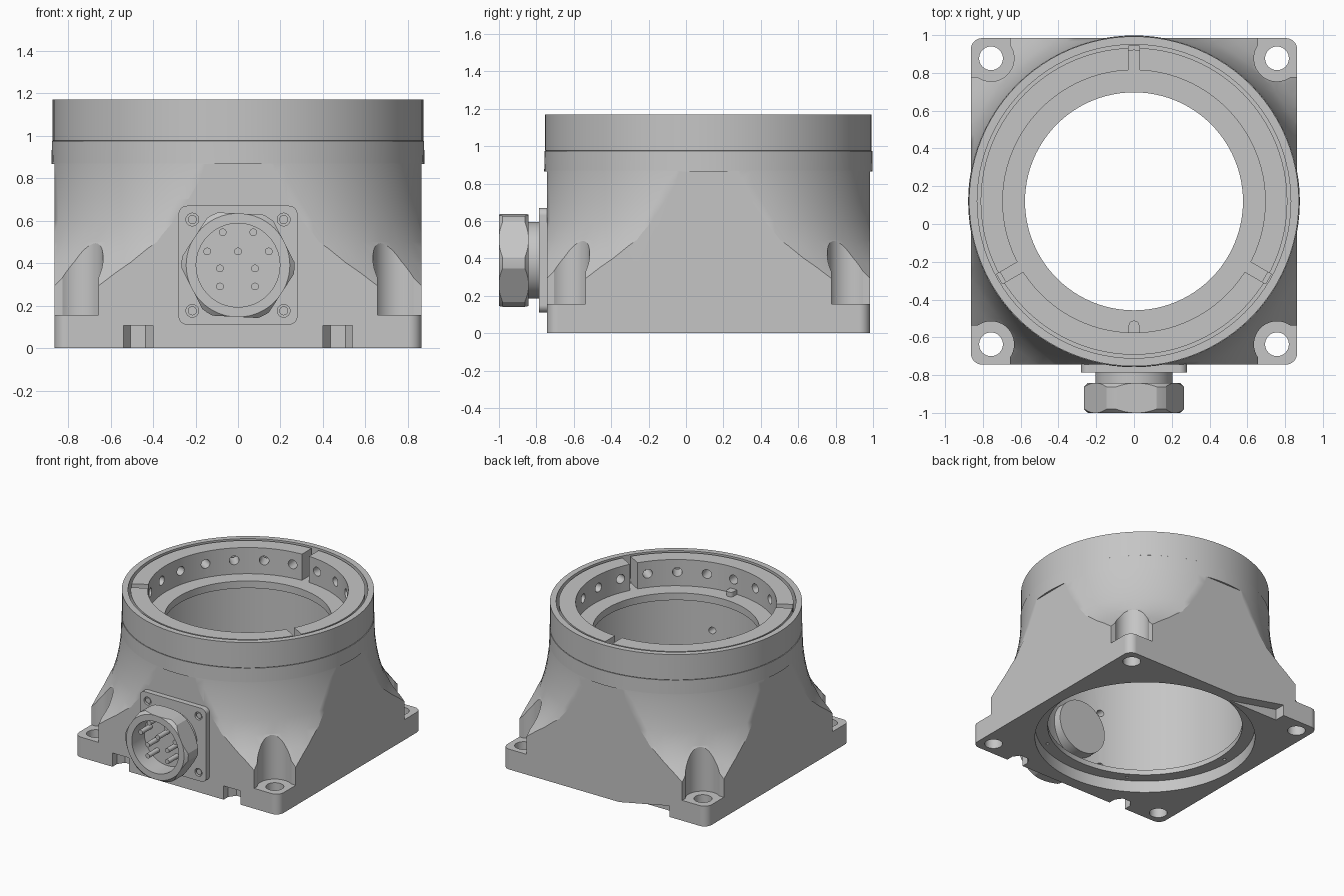
import bpy, bmesh, math
from mathutils import Matrix, Vector

cube = bpy.data.objects.get("Cube")
if cube:
    bpy.data.objects.remove(cube, do_unlink=True)

grey = bpy.data.materials.new("cast_grey")
grey.use_nodes = True
grey.diffuse_color = (0.56, 0.56, 0.56, 1)
grey.node_tree.nodes["Principled BSDF"].inputs["Base Color"].default_value = (0.56, 0.56, 0.56, 1)

CY = 0.12                                   # y of the main axis
AXIS = Matrix.Translation((0, CY, 0))
FRONT = Matrix.Rotation(math.pi / 2, 4, 'X')  # outline in x-z, extruded towards -y
PLUG_Z = 0.39
PLUG = FRONT @ Matrix.Translation((0, PLUG_Z, 0))


def circle(r, n=32, cx=0, cy=0):
    return [(cx + r * math.cos(i * math.tau / n), cy + r * math.sin(i * math.tau / n)) for i in range(n)]


def rect(x0, x1, y0, y1, r=0, n=8):
    if not r:
        return [(x0, y0), (x1, y0), (x1, y1), (x0, y1)]
    pts = []
    for k, (cx, cy) in enumerate([(x1 - r, y1 - r), (x0 + r, y1 - r), (x0 + r, y0 + r), (x1 - r, y0 + r)]):
        for i in range(n + 1):
            a = (k + i / n) * math.pi / 2
            pts.append((cx + r * math.cos(a), cy + r * math.sin(a)))
    return pts


def prism(bm, outline, z0, z1, m=Matrix()):
    low = [bm.verts.new(m @ Vector((x, y, z0))) for x, y in outline]
    high = [bm.verts.new(m @ Vector((x, y, z1))) for x, y in outline]
    bm.faces.new(low[::-1])
    bm.faces.new(high)
    for i in range(len(low)):
        j = (i + 1) % len(low)
        bm.faces.new((low[i], low[j], high[j], high[i]))


def lathe(bm, profile, m=Matrix(), n=96):
    rings = [[bm.verts.new(m @ Vector((r * math.cos(a), r * math.sin(a), z))) for r, z in profile]
             for a in (i * math.tau / n for i in range(n))]
    for i in range(n):
        a, b = rings[i], rings[(i + 1) % n]
        for k in range(len(profile)):
            q = (k + 1) % len(profile)
            bm.faces.new((a[k], b[k], b[q], a[q]))


def make(name, bm):
    bmesh.ops.recalc_face_normals(bm, faces=bm.faces)
    mesh = bpy.data.meshes.new(name)
    bm.to_mesh(mesh)
    bm.free()
    mesh.materials.append(grey)
    obj = bpy.data.objects.new(name, mesh)
    bpy.context.scene.collection.objects.link(obj)
    return obj


def activate(obj):
    bpy.ops.object.select_all(action='DESELECT')
    obj.select_set(True)
    bpy.context.view_layer.objects.active = obj


def boolean(obj, bm, operation='DIFFERENCE'):
    tool = make("cutter", bm)
    tool.hide_render = True
    mod = obj.modifiers.new("cut", 'BOOLEAN')
    mod.operation, mod.solver, mod.object = operation, 'EXACT', tool
    mod.use_self = True
    activate(obj)
    bpy.ops.object.modifier_apply(modifier=mod.name)
    bpy.data.objects.remove(tool, do_unlink=True)


def smooth(obj, angle=30):
    activate(obj)
    bpy.ops.object.shade_smooth_by_angle(angle=math.radians(angle))
    mod = obj.modifiers.new("flat_faces_stay_flat", 'WEIGHTED_NORMAL')
    mod.keep_sharp = True


# Flared thin-walled housing, clipped to the square base below the neck
bm = bmesh.new()
lathe(bm, [(0.775, 0), (1.3, 0), (1.3, 0.12), (1.24, 0.155), (1.16, 0.215), (1.08, 0.3), (1.0, 0.405),
           (0.945, 0.5), (0.915, 0.6), (0.895, 0.7), (0.882, 0.8), (0.878, 0.87), (0.876, 0.975),
           (0.8, 0.975), (0.8, 0.965), (0.577, 0.965), (0.577, 0.91), (0.775, 0.91),
           (0.775, 0.13), (0.685, 0.13), (0.685, 0.09), (0.775, 0.09)], AXIS)
housing = make("housing", bm)
H = 0.864
bm = bmesh.new()
prism(bm, rect(-H, H, -H, H, 0.06), -0.1, 0.868, AXIS)
prism(bm, rect(-1, 1, -1, 1), 0.866, 1.1, AXIS)
boolean(housing, bm, 'INTERSECT')

# Corner pockets: a round well around each bolt, open to both outer sides
corners = [(sx, sy) for sx in (-1, 1) for sy in (-1, 1)]
WELL, EDGE, BOLT = 0.122, 0.1, 0.757
start = -math.asin(EDGE / WELL)
sweep = -1.5 * math.pi - 2 * start
well = [(BOLT + WELL * math.cos(start + sweep * i / 20), BOLT + WELL * math.sin(start + sweep * i / 20))
        for i in range(21)]
bm = bmesh.new()
for sx, sy in corners:
    outline = [(1.2, BOLT - EDGE)] + well + [(BOLT - EDGE, 1.2), (1.2, 1.2)]
    prism(bm, [(sx * x, sy * y) for x, y in outline], 0.155, 0.8, AXIS)
boolean(housing, bm)

# Bolt holes, ledge screw holes, connector screw holes, front notches and rear relief
bm = bmesh.new()
for sx, sy in corners:
    prism(bm, circle(0.063, 32, sx * BOLT, sy * BOLT), -0.1, 0.3, AXIS)
    prism(bm, circle(0.025, 20, sx * 0.215, sy * 0.215), 0.55, 0.9, PLUG)
for x, y in circle(0.73, 6):
    prism(bm, circle(0.012, 10, x, y), 0.05, 0.12, AXIS)
for s in (-1, 1):
    c = s * 0.47
    prism(bm, [(c - 0.07, -0.8), (c + 0.07, -0.8), (c + 0.07, -0.69), (c + 0.035, -0.64),
               (c - 0.035, -0.64), (c - 0.07, -0.69)], -0.1, 0.105)
prism(bm, [(-0.1, -0.005), (-0.55, 0.085), (-0.55, -0.1), (-0.1, -0.1)], -1.1, -0.9, FRONT)
boolean(housing, bm)
smooth(housing, 25)

# Upper collar with deep rim groove and inner ring
bm = bmesh.new()
lathe(bm, [(0.868, 0.97), (0.873, 0.977), (0.873, 1.17), (0.83, 1.17), (0.83, 0.99), (0.812, 0.99),
           (0.812, 1.165), (0.695, 1.165), (0.695, 0.96)], AXIS)
collar = make("upper_collar", bm)

# Three slots splitting the inner ring
bm = bmesh.new()
for k in range(3):
    turn = Matrix.Rotation(math.pi / 2 + k * math.tau / 3, 4, 'Z')
    prism(bm, rect(0.66, 0.822, -0.03, 0.03), 0.9, 1.3, AXIS @ turn)
boolean(collar, bm)

# Radial holes through the inner ring into the groove
bm = bmesh.new()
for k in range(21):
    turn = Matrix.Rotation(math.pi / 2 + (k + 0.5) * math.tau / 21, 4, 'Z')
    side = Matrix.Translation((0, 0, 1.07)) @ Matrix.Rotation(math.pi / 2, 4, 'Y')
    prism(bm, circle(0.034, 20), 0.65, 0.82, AXIS @ turn @ side)
boolean(collar, bm)
smooth(collar)

# Locating key on the collar floor
bm = bmesh.new()
prism(bm, rect(-0.028, 0.028, -0.6, -0.512, 0.025), 0.955, 1.0)
smooth(make("locating_key", bm))

# Connector flange plate
P = 0.28
bm = bmesh.new()
prism(bm, rect(-P, P, -P, P, 0.04), 0.73, 0.785, PLUG)
plate = make("connector_plate", bm)
bm = bmesh.new()
for sx, sy in corners:
    prism(bm, circle(0.03, 24, sx * 0.215, sy * 0.215), 0.765, 0.85, PLUG)
boolean(plate, bm)
smooth(plate)
bm = bmesh.new()
for sx, sy in corners:
    prism(bm, circle(0.021, 20, sx * 0.215, sy * 0.215), 0.75, 0.778, PLUG)
smooth(make("plate_screws", bm))

# Connector body running through the wall
bm = bmesh.new()
prism(bm, circle(0.205, 64), 0.565, 0.85, PLUG)
smooth(make("connector_body", bm))

# Chamfered hexagonal connector nut with open bore, turned slightly
bm = bmesh.new()
lathe(bm, [(0.197, 0.842), (0.244, 0.842), (0.266, 0.862), (0.266, 0.98), (0.244, 1.0), (0.197, 1.0)], PLUG, 64)
nut = make("connector_nut", bm)
bm = bmesh.new()
prism(bm, circle(0.281, 6), 0.8, 1.1, PLUG @ Matrix.Rotation(math.radians(-3), 4, 'Z'))
boolean(nut, bm, 'INTERSECT')
smooth(nut, 20)

# Contact pins in rows: height above the connector axis, then x positions
bm = bmesh.new()
for z, row in [(0.155, (-0.072, 0.072)), (0.065, (-0.145, 0, 0.145)),
               (-0.015, (-0.085, 0.08)), (-0.1, (-0.085, 0.08))]:
    for x in row:
        prism(bm, circle(0.018, 16, x, z), 0.84, 0.97, PLUG)
smooth(make("contact_pins", bm))
